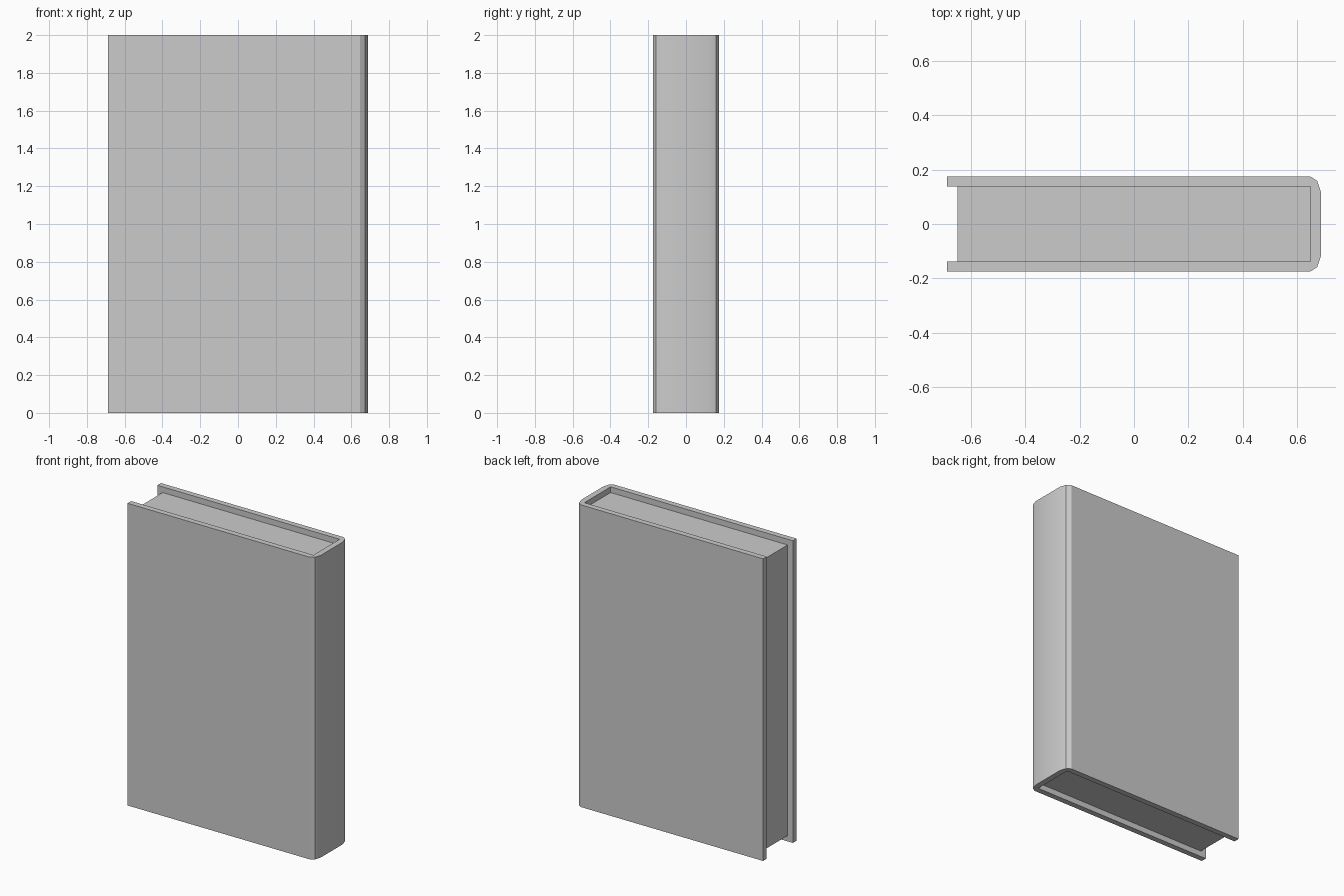
import bpy, bmesh, math

if "Cube" in bpy.data.objects:
    bpy.data.objects.remove(bpy.data.objects["Cube"])


def extrude_outline(name, outline, z0, z1):
    """Solid prism from an xy outline between two heights."""
    bm = bmesh.new()
    base = bm.faces.new([bm.verts.new((x, y, z0)) for x, y in outline])
    top = bmesh.ops.extrude_face_region(bm, geom=[base])["geom"]
    for v in top:
        if isinstance(v, bmesh.types.BMVert):
            v.co.z = z1
    bmesh.ops.recalc_face_normals(bm, faces=bm.faces)
    mesh = bpy.data.meshes.new(name)
    bm.to_mesh(mesh)
    bm.free()
    obj = bpy.data.objects.new(name, mesh)
    bpy.context.collection.objects.link(obj)
    return obj


HX, HY, H = 0.687, 0.175, 2.0   # half width, half thickness, height
T = 0.038                       # cover thickness
IX, IY = 0.648, HY - T          # page block half sizes

# Cover: U-shaped section with a rounded spine, mirrored across y
half = [(-HX, IY), (-HX, HY), (0.647, HY), (0.673, 0.158), (HX, 0.116)]
half = [(IX, IY)] + half
outline = half + [(x, -y) for x, y in reversed(half)]
cover = extrude_outline("cover", outline, 0, H)

# Page block, recessed at top, bottom and fore edge
pages = extrude_outline(
    "pages", [(-IX, -IY), (IX, -IY), (IX, IY), (-IX, IY)], T, H - T)

# Smooth only the gentle curve of the spine
bpy.ops.object.select_all(action='DESELECT')
cover.select_set(True)
bpy.context.view_layer.objects.active = cover
bpy.ops.object.shade_smooth_by_angle(angle=math.radians(30))
